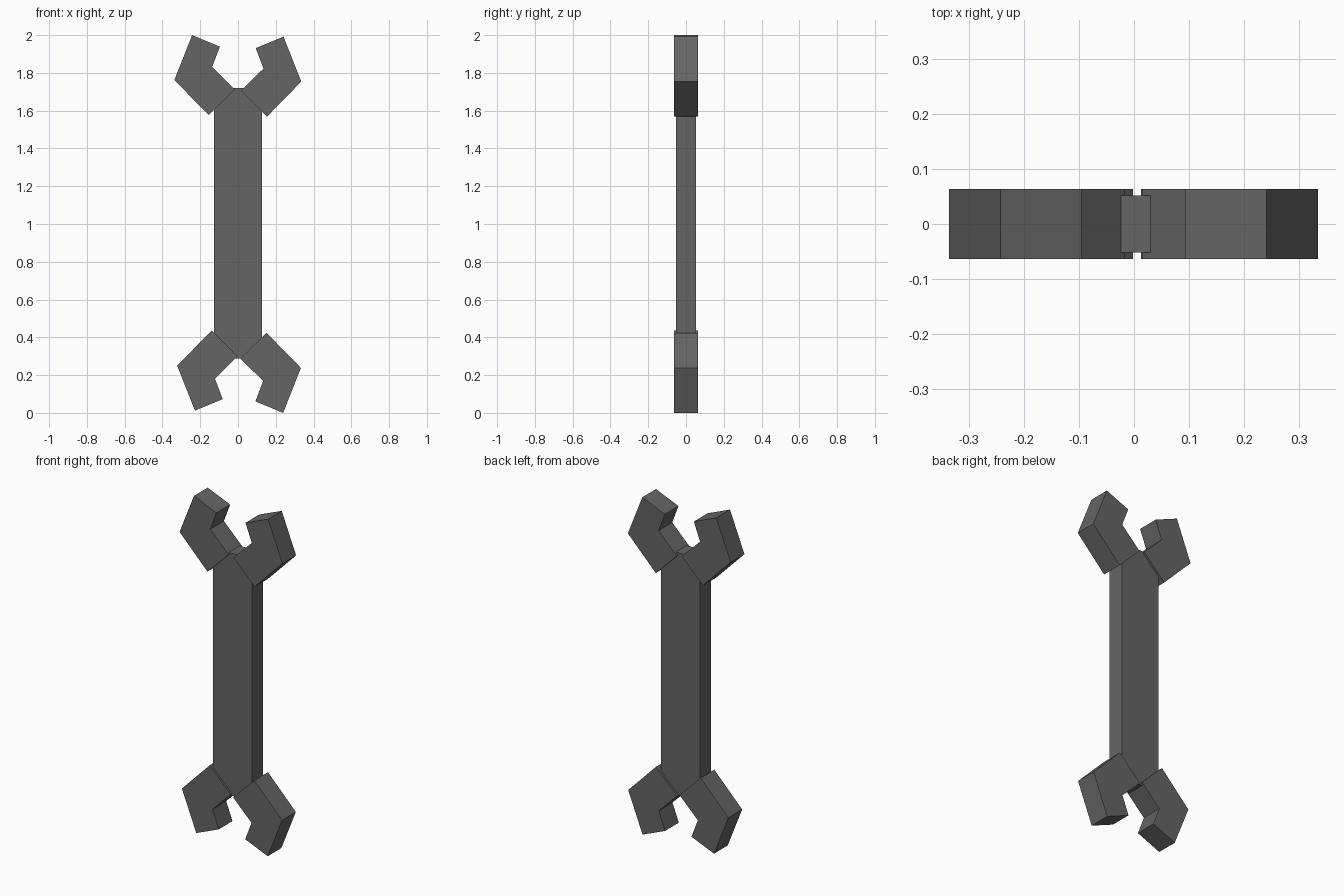
import bpy
import bmesh

cube = bpy.data.objects.get("Cube")
if cube:
    bpy.data.objects.remove(cube, do_unlink=True)

# One dark steel colour for the whole tool
steel = bpy.data.materials.new("dark_grey_steel")
steel.use_nodes = True
colour = (0.13, 0.13, 0.13, 1)
steel.diffuse_color = colour
steel.node_tree.nodes["Principled BSDF"].inputs["Base Color"].default_value = colour


def add_slab(name, outline, half_depth):
    """Extrude a front outline evenly to both sides of y = 0."""
    bm = bmesh.new()
    face = bm.faces.new([bm.verts.new((x, -half_depth, z)) for x, z in outline])
    result = bmesh.ops.extrude_face_region(bm, geom=[face])
    verts = [v for v in result["geom"] if isinstance(v, bmesh.types.BMVert)]
    bmesh.ops.translate(bm, verts=verts, vec=(0, 2 * half_depth, 0))
    bmesh.ops.recalc_face_normals(bm, faces=bm.faces)
    mesh = bpy.data.meshes.new(name)
    bm.to_mesh(mesh)
    bm.free()
    mesh.materials.append(steel)
    obj = bpy.data.objects.new(name, mesh)
    bpy.context.collection.objects.link(obj)
    return obj


# Straight handle
half_width, bottom, top = 0.127, 0.288, 1.72
add_slab("handle", [(-half_width, bottom), (half_width, bottom),
                    (half_width, top), (-half_width, top)], 0.052)

# Bent jaw outline, measured outward and away from its inner corner
jaw = [(0, 0), (0.138, -0.137), (0.32, 0.049),
       (0.226, 0.287), (0.079, 0.226), (0.12, 0.118)]

# Each jaw: inner corner and its mirroring in x and z
placements = {
    "upper_right_jaw": (-0.017, 1.713, -1, 1),
    "upper_left_jaw": (0.015, 1.705, 1, 1),
    "lower_right_jaw": (-0.002, 0.299, -1, -1),
    "lower_left_jaw": (0.013, 0.287, 1, -1),
}
for name, (x0, z0, side, up) in placements.items():
    add_slab(name, [(x0 + side * x, z0 + up * z) for x, z in jaw], 0.064)
